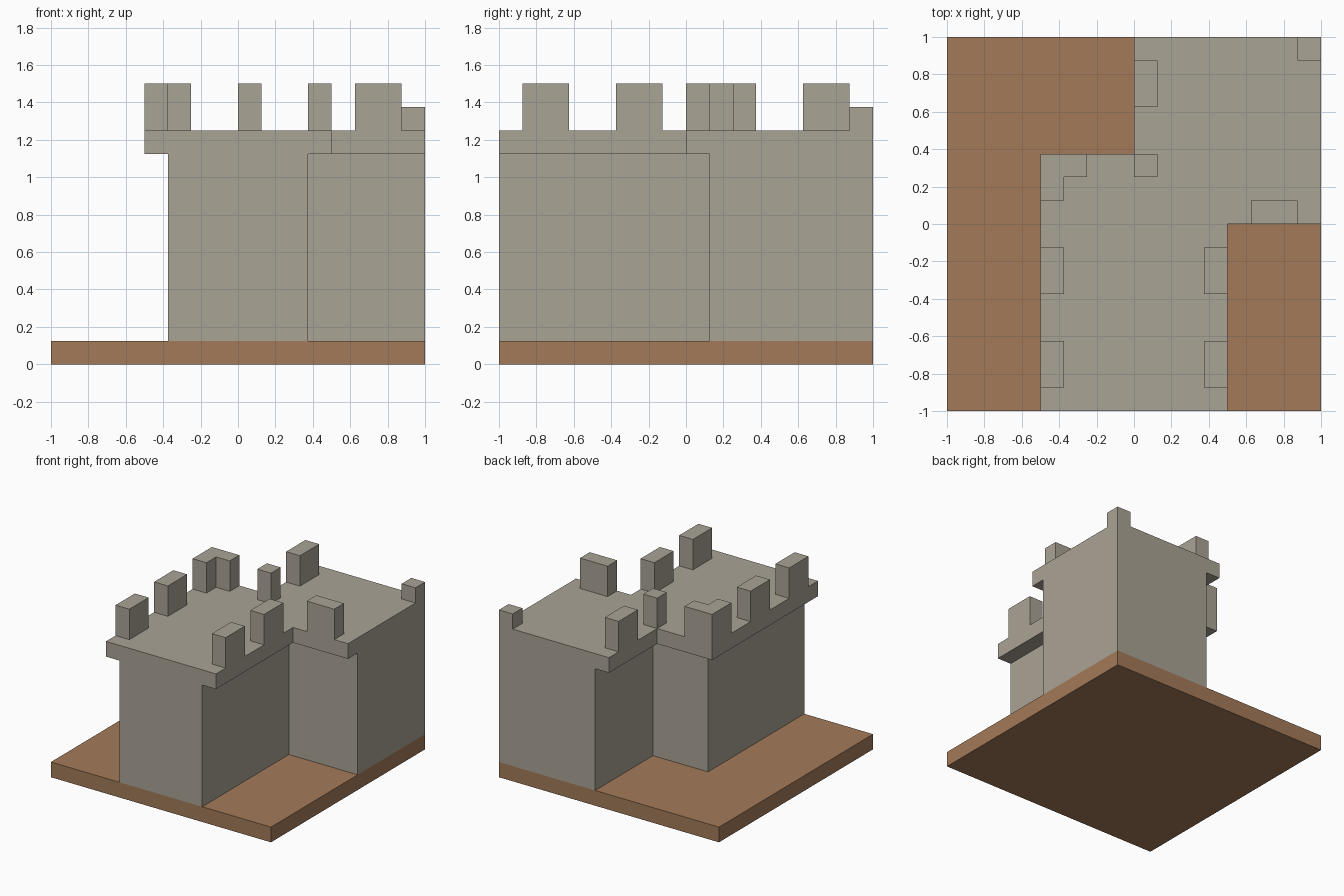
import bpy
import bmesh

cube = bpy.data.objects.get("Cube")
if cube:
    bpy.data.objects.remove(cube, do_unlink=True)


def make_material(name, rgb):
    mat = bpy.data.materials.new(name)
    mat.use_nodes = True
    colour = (*rgb, 1.0)
    mat.diffuse_color = colour
    mat.node_tree.nodes["Principled BSDF"].inputs["Base Color"].default_value = colour
    return mat


stone = make_material("grey stone", (0.402, 0.366, 0.301))
earth = make_material("brown earth", (0.366, 0.195, 0.100))


def prism(name, outline, z0, z1, mat):
    """Extrude a counter-clockwise floor outline from z0 up to z1."""
    bm = bmesh.new()
    floor = bm.faces.new([bm.verts.new((x, y, z0)) for x, y in outline])
    top = bmesh.ops.extrude_face_region(bm, geom=[floor])
    verts = [g for g in top["geom"] if isinstance(g, bmesh.types.BMVert)]
    bmesh.ops.translate(bm, verts=verts, vec=(0, 0, z1 - z0))
    bmesh.ops.recalc_face_normals(bm, faces=bm.faces)
    mesh = bpy.data.meshes.new(name)
    bm.to_mesh(mesh)
    bm.free()
    mesh.materials.append(mat)
    obj = bpy.data.objects.new(name, mesh)
    bpy.context.collection.objects.link(obj)
    return obj


def rect(x0, y0, x1, y1):
    return [(x0, y0), (x1, y0), (x1, y1), (x0, y1)]


# Heights of the stacked layers
GROUND, WALL, WALK, MERLON = 0.125, 1.125, 1.25, 1.5
T = 0.125  # merlon thickness and walkway overhang

# Ground slab
prism("ground", rect(-1, -1, 1, 1), 0, GROUND, earth)

# Stepped wall block
prism("wall", [(-0.375, -1), (0.375, -1), (0.375, 0.125), (1, 0.125),
               (1, 1), (0.125, 1), (0.125, 0.25), (-0.375, 0.25)],
      GROUND, WALL, stone)

# Overhanging walkway
prism("walkway", [(-0.5, -1), (0.5, -1), (0.5, 0), (1, 0),
                  (1, 1), (0, 1), (0, 0.375), (-0.5, 0.375)],
      WALL, WALK, stone)

# Merlon pairs along both sides of the front arm
for side, x in (("right", -0.5), ("left", 0.5 - T)):
    for place, y in (("front", -0.875), ("rear", -0.375)):
        prism(f"merlon_{side}_{place}", rect(x, y, x + T, y + 0.25),
              WALK, MERLON, stone)

# L-shaped merlon on the outer corner
prism("corner_merlon", [(-0.5, 0.125), (-0.375, 0.125), (-0.375, 0.25),
                        (-0.25, 0.25), (-0.25, 0.375), (-0.5, 0.375)],
      WALK, MERLON, stone)

# Remaining merlons around the inner corner and the left arm
prism("inner_corner_merlon", rect(0, 0.25, T, 0.375), WALK, MERLON, stone)
prism("back_arm_merlon", rect(0, 0.625, T, 0.875), WALK, MERLON, stone)
prism("left_arm_merlon", rect(0.625, 0, 0.875, T), WALK, MERLON, stone)

# Short post on the back left corner
prism("corner_post", rect(1 - T, 1 - T, 1, 1), WALK, 1.375, stone)
